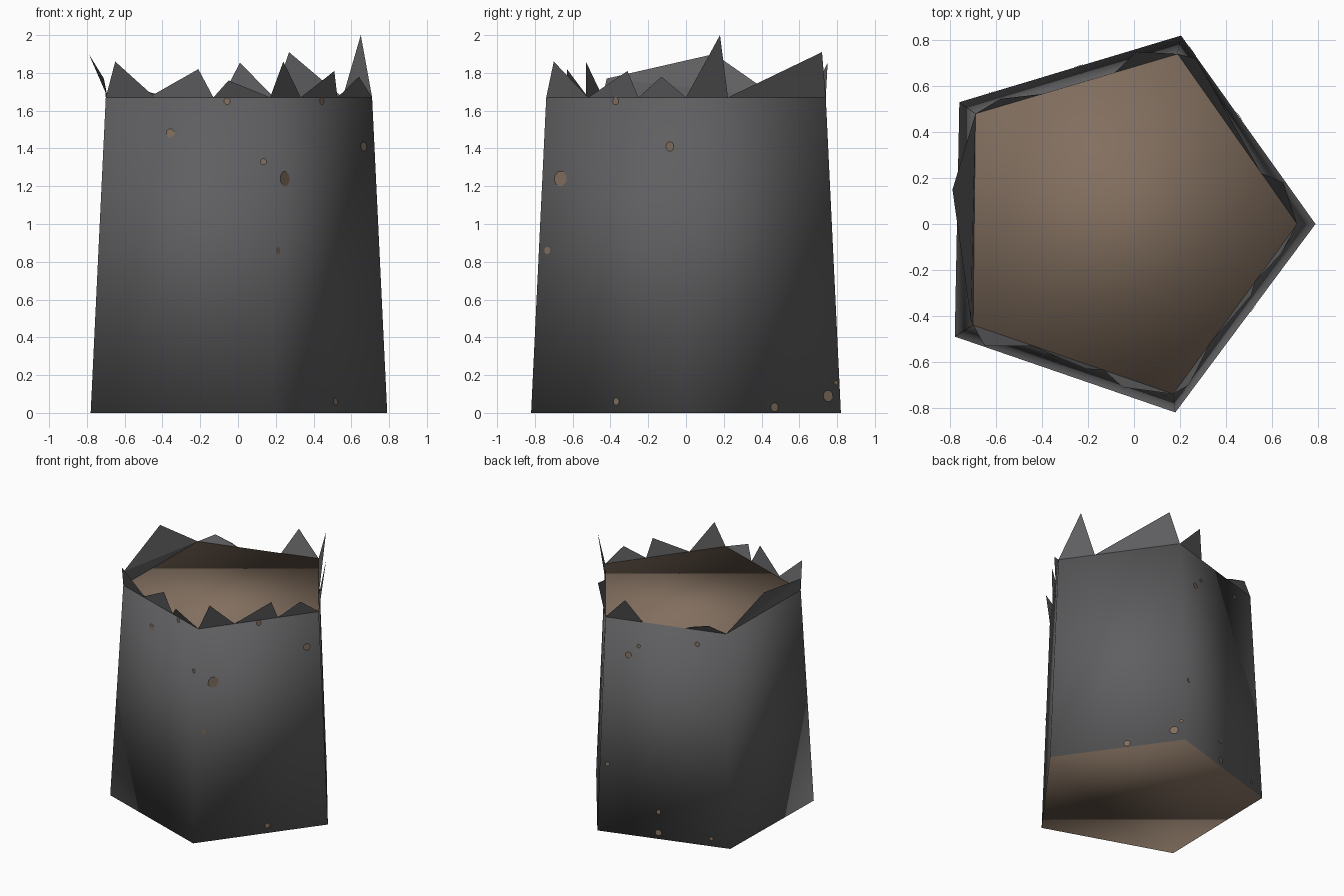
import bpy, bmesh, math
from mathutils import Vector

if "Cube" in bpy.data.objects:
    bpy.data.objects.remove(bpy.data.objects["Cube"])

H = 1.67
BOTTOM = [(.79, 0), (.205, .82), (-.76, .53), (-.78, -.49), (.18, -.82)]
TOP = [(.71, 0), (.19, .74), (-.69, .48), (-.70, -.44), (.17, -.74)]


def material(name, rgb):
    m = bpy.data.materials.new(name)
    m.diffuse_color = (*rgb, 1)
    m.use_nodes = True
    m.node_tree.nodes["Principled BSDF"].inputs["Base Color"].default_value = m.diffuse_color
    return m


bark = material("charred_grey", (.115, .115, .12))
wood = material("bare_brown", (.225, .16, .115))


def make(name, verts, faces, mats, smooth=False):
    me = bpy.data.meshes.new(name)
    me.from_pydata([tuple(v) for v in verts], [], faces)
    for m in mats:
        me.materials.append(m)
    for p in me.polygons:
        p.use_smooth = smooth
    ob = bpy.data.objects.new(name, me)
    bpy.context.collection.objects.link(ob)
    return ob


# Tapered five-sided trunk with brown cut ends
verts = [(x, y, 0) for x, y in BOTTOM] + [(x, y, H) for x, y in TOP]
faces = [(i, (i + 1) % 5, 5 + (i + 1) % 5, 5 + i) for i in range(5)]
faces += [(4, 3, 2, 1, 0), (5, 6, 7, 8, 9)]
trunk = make("trunk", verts, faces, [bark, wood], True)
for p in trunk.data.polygons:
    p.material_index = 1 if abs(p.normal.z) > .9 else 0


def wall(side, t, z):
    """Point on a wall: t runs along the side, z is height."""
    j = (side + 1) % 5
    lo = Vector((*BOTTOM[side], 0)).lerp(Vector((*BOTTOM[j], 0)), t)
    hi = Vector((*TOP[side], H)).lerp(Vector((*TOP[j], H)), t)
    return lo.lerp(hi, z / H)


# Jagged splinters on the rim: side, base start, base end, peaks
SPLINTERS = [
    (0, 0, .30, [(.65, .18, 2.0)]),
    (0, .30, 1, [(.27, .72, 1.91)]),
    (1, 0, .31, [(.01, .75, 1.855)]),
    (1, .67, 1, [(-.44, .56, 1.69), (-.58, .545, 1.73)]),
    (2, 0, 1, [(-.79, .15, 1.90), (-.71, -.42, 1.77)]),
    (3, 0, .30, [(-.65, -.53, 1.86)]),
    (3, .26, .655, [(-.21, -.63, 1.82)]),
    (3, .655, 1, [(-.05, -.71, 1.76)]),
    (4, 0, .30, [(.24, -.70, 1.86)]),
    (4, .30, .66, [(.51, -.31, 1.81)]),
    (4, .66, 1, [(.64, -.13, 1.78)]),
]
sv, sf = [], []
for side, a, b, peaks in SPLINTERS:
    n = len(sv)
    ring = [wall(side, a, H), wall(side, b, H)] + [Vector(p) for p in reversed(peaks)]
    sv += ring
    # fan of triangles keeps bent splinters clean
    sf += [(n, n + k, n + k + 1) for k in range(1, len(ring) - 1)]
make("rim_splinters", sv, sf, [bark])

# Worn brown spots: side, position along side, height, radius
SPOTS = [
    (3, .40, 1.48, .024), (3, .74, 1.65, .018), (3, .96, 1.33, .017),
    (4, .13, 1.24, .042), (4, .50, 1.65, .02), (4, .89, 1.41, .027),
    (4, .06, .86, .02), (4, .55, .06, .02),
    (0, .57, .03, .025), (0, .92, .09, .032), (0, .975, .16, .013),
    (1, .20, 1.40, .025), (1, .28, 1.48, .014), (1, .76, 1.56, .018),
    (1, .06, .53, .017), (1, .46, .21, .017), (1, .46, .05, .024),
    (1, .86, .06, .014),
]
pv, pf = [], []
for side, t, z, r in SPOTS:
    c = wall(side, t, z)
    u = (wall(side, 1, z) - wall(side, 0, z)).normalized()
    w = (wall(side, t, H) - wall(side, t, 0)).normalized()
    c = c + u.cross(w) * .004
    n = len(pv)
    for k in range(8):
        a = math.tau * (k + .5) / 8
        pv.append(c + u * r * math.cos(a) + w * r * math.sin(a))
    pf.append(tuple(range(n, n + 8)))
make("worn_spots", pv, pf, [wood])
